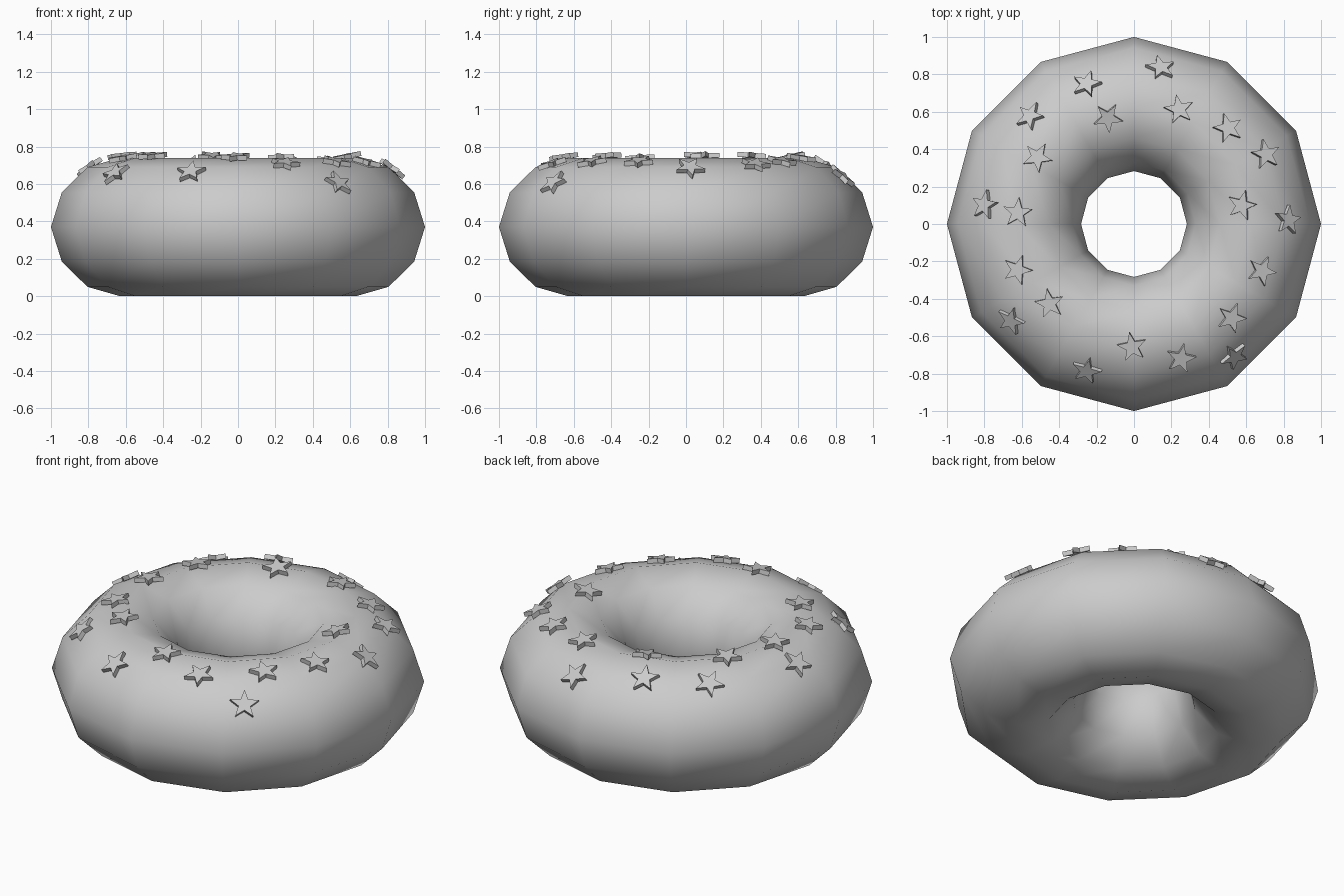
import bpy, bmesh
from math import sin, cos, pi, radians
from mathutils import Vector, Matrix
from mathutils.bvhtree import BVHTree

if "Cube" in bpy.data.objects:
    bpy.data.objects.remove(bpy.data.objects["Cube"])


def make_object(name, bm):
    bmesh.ops.recalc_face_normals(bm, faces=bm.faces[:])
    me = bpy.data.meshes.new(name)
    bm.to_mesh(me)
    ob = bpy.data.objects.new(name, me)
    bpy.context.collection.objects.link(ob)
    return ob


# Ring body: twelve-sided section swept in twelve steps
N = 12
upper = [(1.0, .37), (.942, .555), (.805, .69), (.63, .74), (.46, .69), (.33, .555), (.283, .37)]
section = upper + [(r, .74 - z) for r, z in upper[-2:0:-1]]
bm = bmesh.new()
rings = []
for i in range(N):
    a = 2 * pi * i / N
    rings.append([bm.verts.new((r * cos(a), r * sin(a), z)) for r, z in section])
for i in range(N):
    p, q = rings[i], rings[(i + 1) % N]
    for j in range(len(section)):
        k = (j + 1) % len(section)
        bm.faces.new((p[j], q[j], q[k], p[k])).smooth = True
bmesh.ops.recalc_face_normals(bm, faces=bm.faces[:])
tree = BVHTree.FromBMesh(bm)
make_object("ring_body", bm)
bm.free()

# Star sprinkles: x, y, and direction of one tip seen from above (degrees)
stars = [
    (-.25, .74, 80), (.14, .825, 96), (-.14, .57, 60), (.24, .61, 100),
    (-.55, .57, 70), (.50, .51, 105), (-.515, .355, 60), (.70, .37, 100),
    (-.79, .10, 80), (-.62, .06, 85), (.58, .10, 75), (.815, .02, 80),
    (-.62, -.245, 70), (.68, -.25, 65), (-.65, -.51, 65), (-.45, -.425, 100),
    (.52, -.50, 70), (-.01, -.655, 100), (.25, -.715, 80), (.53, -.70, 60),
    (-.25, -.775, 75)]
OUTER, INNER, THICK = .082, .034, .026

star_bm = bmesh.new()
for x, y, ang in stars:
    loc, face_n, _, _ = tree.ray_cast(Vector((x, y, 2)), Vector((0, 0, -1)))
    centre = Vector((x, y, 0)).normalized() * .64 + Vector((0, 0, .37))
    n = (face_n + (loc - centre).normalized()).normalized()
    tip = Vector((cos(radians(ang)), sin(radians(ang)), 0))
    u = (tip - n * tip.dot(n)).normalized()
    v = n.cross(u)
    layers = []
    for h in (0, THICK):
        layer = []
        for k in range(10):
            r = INNER if k % 2 else OUTER
            t = pi * k / 5
            layer.append(star_bm.verts.new(loc + u * r * cos(t) + v * r * sin(t) + n * h))
        layers.append(layer)
    lo, hi = layers
    star_bm.faces.new(hi)
    star_bm.faces.new(lo[::-1])
    for k in range(10):
        m = (k + 1) % 10
        star_bm.faces.new((lo[k], lo[m], hi[m], hi[k]))
make_object("star_sprinkles", star_bm)
star_bm.free()
